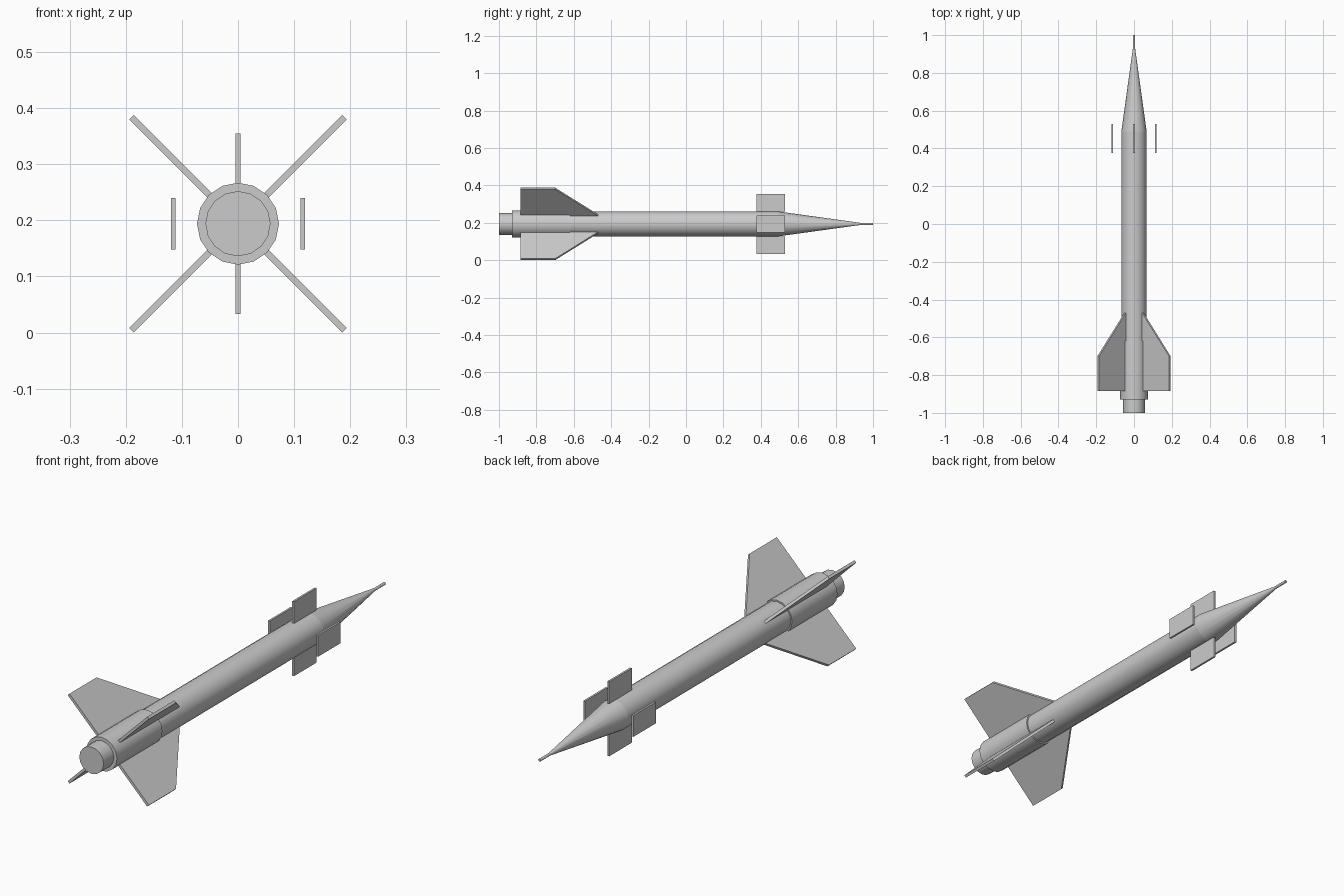
import bpy, bmesh, math
from mathutils import Matrix

if "Cube" in bpy.data.objects:
    bpy.data.objects.remove(bpy.data.objects["Cube"])

CZ = 0.194      # height of the rocket axis
SIDES = 16


def add_object(name, bm, smooth=False):
    bmesh.ops.recalc_face_normals(bm, faces=bm.faces[:])
    mesh = bpy.data.meshes.new(name)
    bm.to_mesh(mesh)
    bm.free()
    ob = bpy.data.objects.new(name, mesh)
    bpy.context.collection.objects.link(ob)
    ob.location.z = CZ
    if smooth:
        bpy.ops.object.select_all(action='DESELECT')
        ob.select_set(True)
        bpy.context.view_layer.objects.active = ob
        bpy.ops.object.shade_smooth_by_angle(angle=math.radians(35))
    return ob


def tube(name, profile):
    """Capped round part along y from (y, radius) pairs."""
    bm = bmesh.new()
    rings = []
    for y, r in profile:
        angles = [2 * math.pi * i / SIDES for i in range(SIDES)]
        rings.append([bm.verts.new((r * math.cos(a), y, r * math.sin(a))) for a in angles])
    for a, b in zip(rings, rings[1:]):
        for i in range(SIDES):
            j = (i + 1) % SIDES
            bm.faces.new((a[i], a[j], b[j], b[i]))
    bm.faces.new(rings[0])
    bm.faces.new(rings[-1])
    return add_object(name, bm, smooth=True)


def plate(name, outline, half_thickness, angle):
    """Flat fin from (y, radial distance) points, turned about the axis."""
    bm = bmesh.new()
    face = bm.faces.new([bm.verts.new((r, y, -half_thickness)) for y, r in outline])
    new = bmesh.ops.extrude_face_region(bm, geom=[face])
    moved = [v for v in new['geom'] if isinstance(v, bmesh.types.BMVert)]
    bmesh.ops.translate(bm, verts=moved, vec=(0, 0, 2 * half_thickness))
    bm.transform(Matrix.Rotation(math.radians(angle), 4, 'Y'))
    return add_object(name, bm)


# Body, tail sleeve, nozzle and pointed nose with its probe
tube("body_tube", [(-0.63, 0.067), (0.49, 0.067)])
tube("tail_sleeve", [(-0.93, 0.073), (-0.62, 0.073)])
tube("exhaust_nozzle", [(-1.0, 0.058), (-0.93, 0.058)])
tube("nose_cone", [(0.49, 0.067), (0.93, 0.006)])
tube("nose_probe", [(0.93, 0.006), (1.0, 0.006)])

# Four swept tail fins on the diagonals
tail = [(-0.885, 0.066), (-0.47, 0.066), (-0.70, 0.2685), (-0.885, 0.2685)]
for k in range(4):
    plate(f"tail_fin_{k + 1}", tail, 0.0058, 45 + 90 * k)

# Upright front fins above and below the body
front = [(0.376, 0.066), (0.53, 0.066), (0.53, 0.161), (0.376, 0.161)]
for name, angle in (("front_fin_top", -90), ("front_fin_bottom", 90)):
    plate(name, front, 0.0043, angle)

# Upright side plates standing clear of the body
for name, side in (("side_plate_right", 1), ("side_plate_left", -1)):
    bm = bmesh.new()
    bmesh.ops.create_cube(bm, size=1)
    bmesh.ops.scale(bm, vec=(0.0086, 0.154, 0.092), verts=bm.verts)
    bmesh.ops.translate(bm, vec=(side * 0.1155, 0.453, 0), verts=bm.verts)
    add_object(name, bm)
